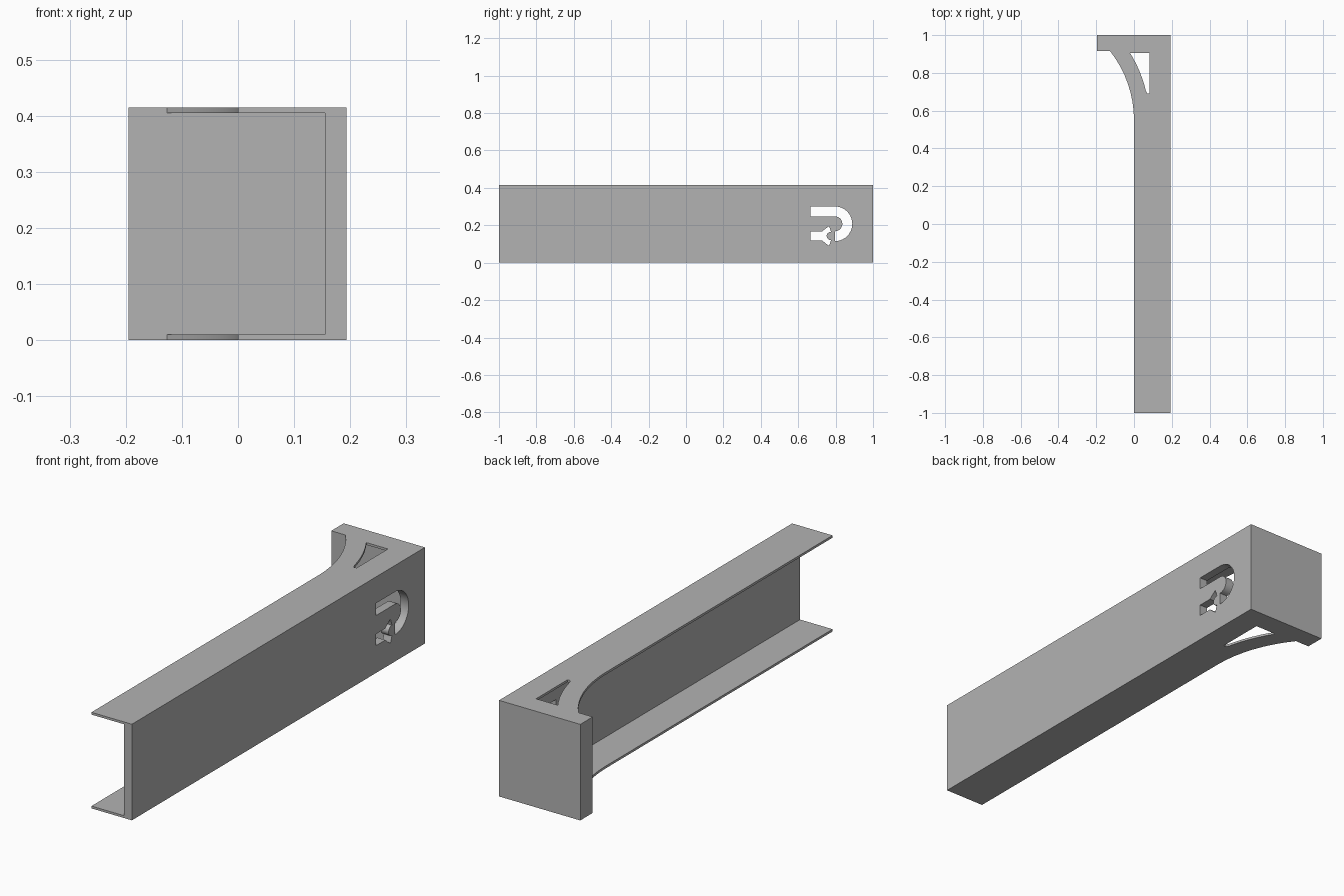
import bpy, bmesh
from math import sin, cos, pi, sqrt, radians
from mathutils import Vector

cube = bpy.data.objects.get("Cube")
if cube:
    bpy.data.objects.remove(cube, do_unlink=True)

grey = bpy.data.materials.new("plain grey")
grey.use_nodes = True
grey.diffuse_color = (0.45, 0.45, 0.45, 1)
grey.node_tree.nodes["Principled BSDF"].inputs["Base Color"].default_value = (0.45, 0.45, 0.45, 1)


def prism(name, points, start, depth):
    """Extrude a closed outline of 3D points along the depth vector."""
    bm = bmesh.new()
    face = bm.faces.new([bm.verts.new(Vector(p) + Vector(start)) for p in points])
    top = bmesh.ops.extrude_face_region(bm, geom=[face])["geom"]
    bmesh.ops.translate(bm, vec=Vector(depth),
                        verts=[v for v in top if isinstance(v, bmesh.types.BMVert)])
    bmesh.ops.recalc_face_normals(bm, faces=bm.faces)
    mesh = bpy.data.meshes.new(name)
    bm.to_mesh(mesh)
    bm.free()
    mesh.materials.append(grey)
    obj = bpy.data.objects.new(name, mesh)
    bpy.context.collection.objects.link(obj)
    return obj


def cut(body, cutter):
    """Subtract the cutter from the body and discard it."""
    cutter.hide_render = True
    mod = body.modifiers.new("cut", 'BOOLEAN')
    mod.operation = 'DIFFERENCE'
    mod.solver = 'EXACT'
    mod.object = cutter
    bpy.context.view_layer.objects.active = body
    bpy.ops.object.modifier_apply(modifier=mod.name)
    bpy.data.objects.remove(cutter, do_unlink=True)


def arc(cx, cy, r, a0, a1, n):
    return [(cx + r * cos(a0 + (a1 - a0) * i / n),
             cy + r * sin(a0 + (a1 - a0) * i / n)) for i in range(n + 1)]


def flat(points):      # outline seen from above
    return [(x, y, 0) for x, y in points]


def side(points):      # outline seen from the side
    return [(0, y, z) for y, z in points]


H, LEFT, RIGHT = 0.415, -0.195, 0.193
WEB, SHEET, BLOCK_Y = 0.155, 0.01, 0.915
CX, CY, R = -0.59, 0.55, 0.59

# Channel body: straight beam flaring into the end block
y_to_angle = lambda y, r: math_asin((y - CY) / r)
from math import asin as math_asin
flare = arc(CX, CY, R, 0, y_to_angle(BLOCK_Y, R), 8)
body = prism("channel_beam",
             flat([(RIGHT, -1), (RIGHT, 1), (LEFT, 1), (LEFT, BLOCK_Y)]
                  + flare[::-1] + [(0, -1)]),
             (0, 0, 0), (0, 0, H))

# Hollow between the two flanges
cut(body, prism("hollow", flat([(-0.5, -1.2), (WEB, -1.2), (WEB, BLOCK_Y), (-0.5, BLOCK_Y)]),
                (0, 0, SHEET), (0, 0, H - 2 * SHEET)))

# Curved triangular window through both flanges
r_in, top_y, low_y, edge_x = 0.671, 0.905, 0.69, 0.083
window = arc(CX, CY, r_in, y_to_angle(0.705, r_in), y_to_angle(top_y, r_in), 6)
cut(body, prism("window",
                flat(window + [(edge_x, top_y), (edge_x, low_y), (0.07, low_y)]),
                (0, 0, -0.1), (0, 0, H + 0.2)))

# Hook-shaped slot through the web
HY, HZ, OUT, INN, BAR_Y = 0.796, 0.208, 0.093, 0.04, 0.665
hook = ([(BAR_Y, HZ + OUT)] + arc(HY, HZ, OUT, pi / 2, -pi / 2, 20)
        + arc(HY, HZ, INN, -pi / 2, pi / 2, 14) + [(BAR_Y, HZ + INN)])
cut(body, prism("hook_slot", side(hook), (WEB - 0.05, 0, 0), (0.2, 0, 0)))

# Lower slot with a flared end
MID = 0.143
upper = [(BAR_Y, 0.025), (0.73, 0.025), (0.742, 0.036), (0.765, 0.053), (0.771, 0.035), (0.776, 0.02)]
fin = [(y, MID + d) for y, d in upper] + [(y, MID - d) for y, d in reversed(upper)]
cut(body, prism("flared_slot", side(fin), (WEB - 0.05, 0, 0), (0.2, 0, 0)))

# Round pin beside the slots, flush with the web
pin = prism("pin", side(arc(0.774, MID, 0.022, 0, 2 * pi, 24)[:-1]),
            (WEB, 0, 0), (RIGHT - WEB, 0, 0))

for obj in (body, pin):
    bpy.ops.object.select_all(action='DESELECT')
    obj.select_set(True)
    bpy.context.view_layer.objects.active = obj
    bpy.ops.object.shade_smooth_by_angle(angle=radians(20))
